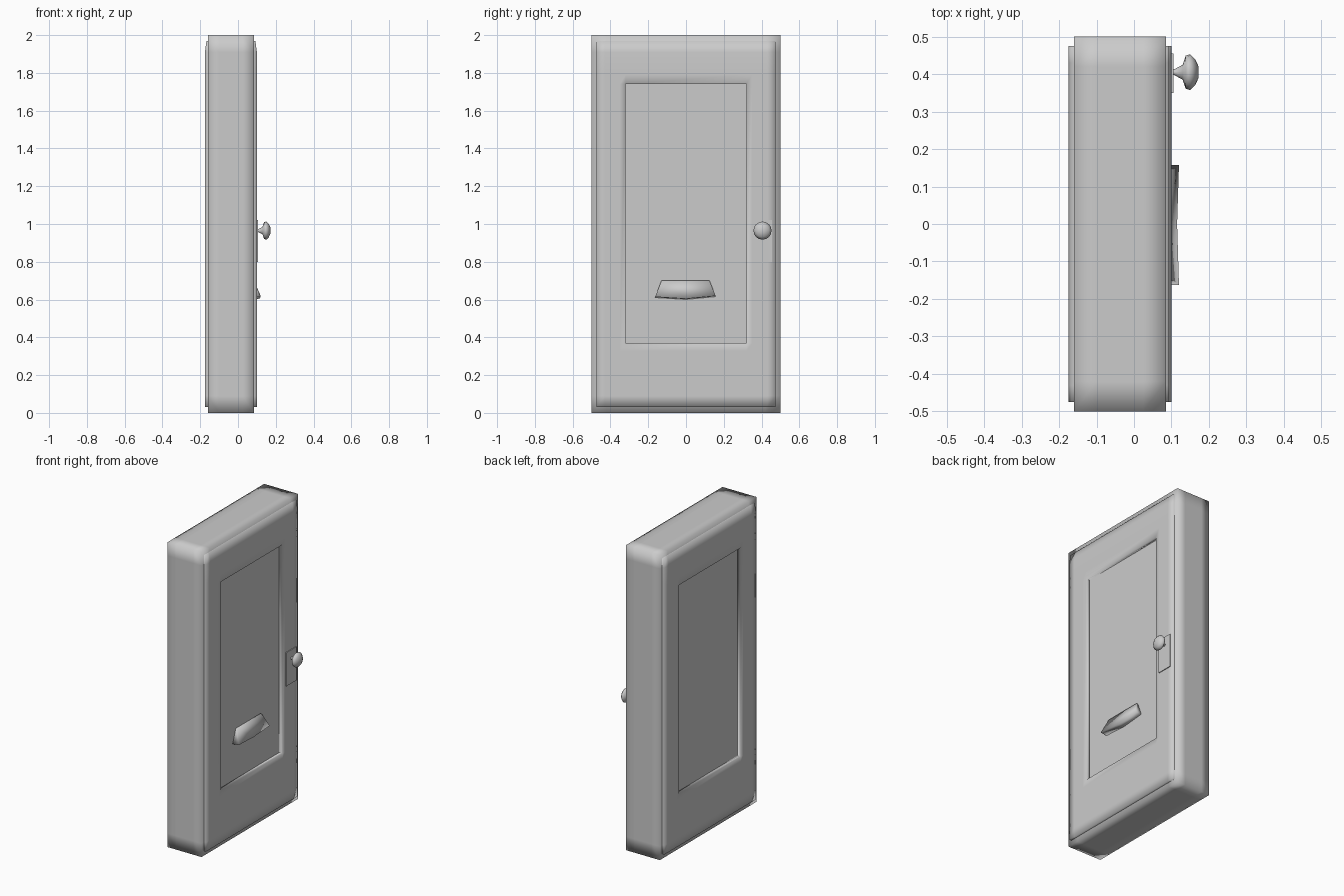
import bpy, bmesh, math
from mathutils import Matrix, Vector

scene = bpy.context.scene
cube = bpy.data.objects.get("Cube")
if cube:
    bpy.data.objects.remove(cube, do_unlink=True)

grey = bpy.data.materials.new("plain_grey")
grey.use_nodes = True
grey.diffuse_color = (0.6, 0.6, 0.6, 1)
grey.node_tree.nodes["Principled BSDF"].inputs["Base Color"].default_value = (0.6, 0.6, 0.6, 1)

MID = -0.0375              # middle of the door's thickness
OPEN_Y, OPEN_LOW, OPEN_HIGH = 0.32, 0.37, 1.74


def finish(name, bm, smooth=True):
    bmesh.ops.recalc_face_normals(bm, faces=bm.faces[:])
    for f in bm.faces:
        f.smooth = smooth
    mesh = bpy.data.meshes.new(name)
    bm.to_mesh(mesh)
    bm.free()
    mesh.materials.append(grey)
    obj = bpy.data.objects.new(name, mesh)
    scene.collection.objects.link(obj)
    return obj


def block(name, xs, ys, zs, opening=False, smooth=True):
    """Box divided along three lists of cuts, optionally with the panel opening."""
    bm = bmesh.new()
    cuts = (xs, ys, zs)
    verts = {}

    def solid(c):
        if any(c[a] < 0 or c[a] >= len(cuts[a]) - 1 for a in range(3)):
            return False
        y, z = [(cuts[a][c[a]] + cuts[a][c[a] + 1]) / 2 for a in (1, 2)]
        return not (opening and abs(y) < OPEN_Y and OPEN_LOW < z < OPEN_HIGH)

    def vert(i):
        if i not in verts:
            verts[i] = bm.verts.new([cuts[a][i[a]] for a in range(3)])
        return verts[i]

    for i in range(len(xs) - 1):
        for j in range(len(ys) - 1):
            for k in range(len(zs) - 1):
                cell = (i, j, k)
                if not solid(cell):
                    continue
                for a in range(3):
                    for side in (0, 1):
                        near = list(cell)
                        near[a] += 2 * side - 1
                        if solid(near):
                            continue
                        b, c = (a + 1) % 3, (a + 2) % 3
                        corners = []
                        for u, v in ((0, 0), (1, 0), (1, 1), (0, 1)):
                            p = list(cell)
                            p[a] += side
                            p[b] += u
                            p[c] += v
                            corners.append(vert(tuple(p)))
                        bm.faces.new(corners if side else corners[::-1])
    return finish(name, bm, smooth)


# Thick outer slab, softly shaded around its square edges
block("door_slab",
      [-0.16, -0.1, 0.025, 0.085],
      [-0.5, -0.42, -OPEN_Y, 0, OPEN_Y, 0.42, 0.5],
      [0, 0.09, OPEN_LOW, 0.8, 1.3, OPEN_HIGH, 1.91, 2], opening=True)

# Raised stiles and rails on both faces
for name, x0, x1 in (("raised_frame_left", 0.06, 0.1), ("raised_frame_right", -0.175, -0.135)):
    frame = block(name, [x0, x1],
                  [-0.475, -0.43, -0.35, -OPEN_Y, OPEN_Y, 0.35, 0.43, 0.475],
                  [0.03, 0.09, 0.33, OPEN_LOW, OPEN_HIGH, 1.79, 1.91, 1.97], opening=True)
    # Ease the outer corner of the frame's raised top edge
    outer = x1 if x1 > 0 else x0
    for v in frame.data.vertices:
        if v.co.z > 1.96 and abs(v.co.x - outer) < 0.001:
            v.co.x += 0.008 if outer < MID else -0.008

# Recessed flat panel
block("center_panel", [-0.15, 0.075], [-0.33, 0.33], [0.36, 1.75], smooth=False)

# Lock plate behind the knob
block("lock_plate", [0.095, 0.105], [0.35, 0.455], [0.8, 1.02], smooth=False)

# Door knob: profile turned around the x axis
bm = bmesh.new()
profile = [(0.1, 0.008), (0.108, 0.008), (0.13, 0.02), (0.138, 0.044),
           (0.15, 0.048), (0.163, 0.035), (0.172, 0.016)]
sides = 16
rings = []
for x, r in profile:
    rings.append([bm.verts.new((x, 0.405 + r * math.cos(2 * math.pi * s / sides),
                                0.965 + r * math.sin(2 * math.pi * s / sides)))
                  for s in range(sides)])
for a, b in zip(rings, rings[1:]):
    for s in range(sides):
        t = (s + 1) % sides
        bm.faces.new((a[s], a[t], b[t], b[s]))
bm.faces.new(rings[0])
bm.faces.new(rings[-1])
finish("door_knob", bm)

# Letter flap: tapered wedge that leans out at its lower edge
bm = bmesh.new()
columns = []
for top_y, low_y, low_x, low_z in ((-0.13, -0.163, 0.12, 0.615),
                                   (0, 0, 0.115, 0.605),
                                   (0.125, 0.157, 0.12, 0.62)):
    columns.append([bm.verts.new(p) for p in (
        (0.07, top_y, 0.7), (0.085, top_y, 0.7),
        (low_x, low_y, low_z), (0.07, low_y, low_z - 0.005))])
for a, b in zip(columns, columns[1:]):
    for s in range(4):
        t = (s + 1) % 4
        bm.faces.new((a[s], a[t], b[t], b[s]))
bm.faces.new(columns[0])
bm.faces.new(columns[-1])
finish("letter_flap", bm)
